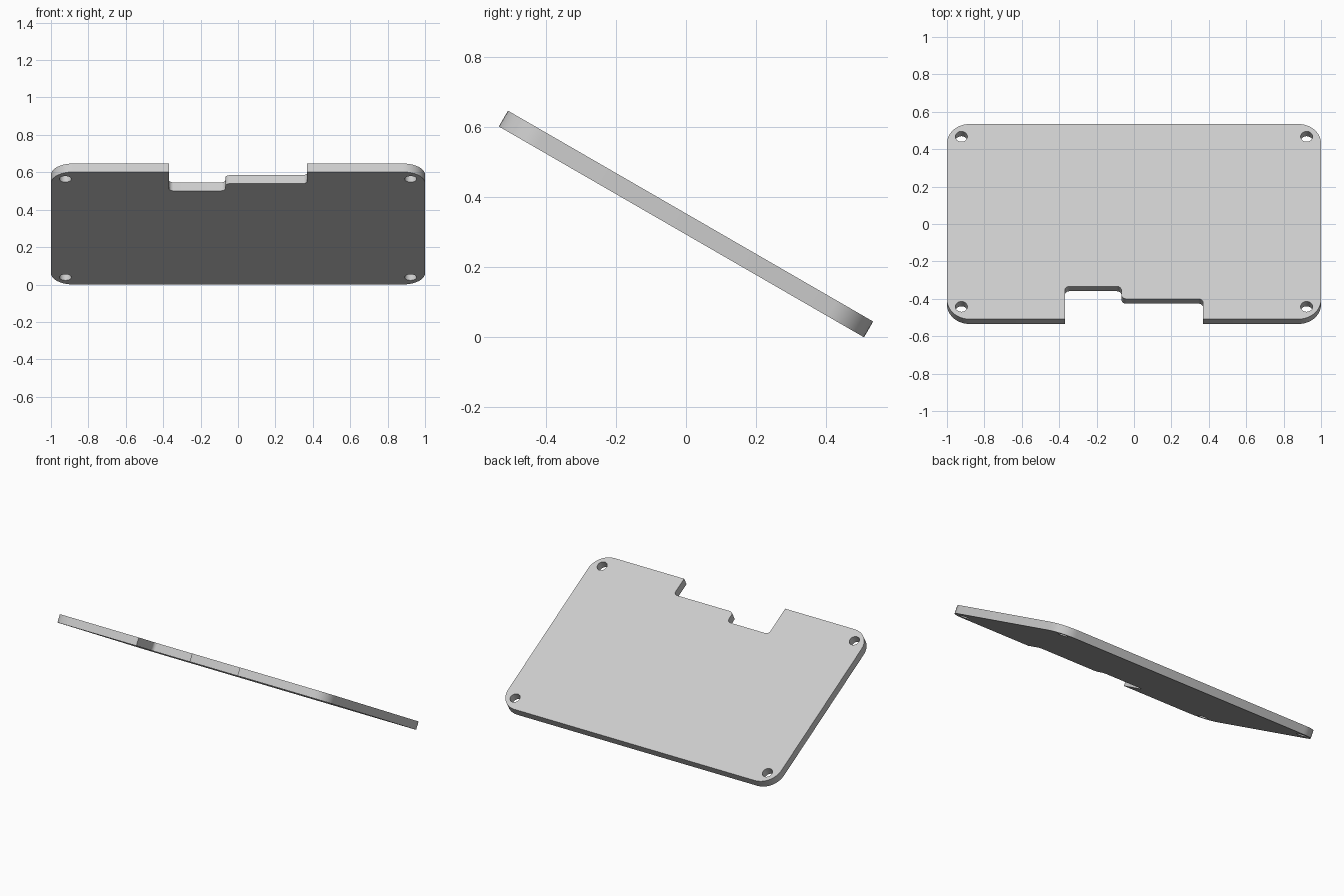
import bpy, bmesh, math
from mathutils import Vector

default = bpy.data.objects.get("Cube")
if default:
    bpy.data.objects.remove(default)

HALF_W, HALF_L, THICK = 1.0, 0.602, 0.052
TILT = math.radians(30)
HOLE_R, HOLE_INSET = 0.032, 0.077


def rounded(corners, steps=10):
    """Outline from (x, y, radius) corners, each radius turned into an arc."""
    pts = []
    for i, (x, y, r) in enumerate(corners):
        p = Vector((x, y))
        if r == 0:
            pts.append(p)
            continue
        a = (Vector(corners[i - 1][:2]) - p).normalized()
        b = (Vector(corners[(i + 1) % len(corners)][:2]) - p).normalized()
        centre = p + (a + b) * r
        for k in range(steps + 1):
            t = math.pi / 2 * k / steps
            pts.append(centre - b * r * math.cos(t) - a * r * math.sin(t))
    return pts


def add_loop(curve, pts):
    spline = curve.splines.new('POLY')
    spline.points.add(len(pts) - 1)
    for sp, p in zip(spline.points, pts):
        sp.co = (p.x, p.y, 0, 1)
    spline.use_cyclic_u = True


# Plate outline: big outer corners, stepped notch in the front edge
R, N = 0.12, 0.025
outline = rounded([
    (-HALF_W, -HALF_L, R),
    (-0.37, -HALF_L, 0), (-0.37, -0.4, N),
    (-0.067, -0.4, N), (-0.067, -0.477, N),
    (0.37, -0.477, N), (0.37, -HALF_L, 0),
    (HALF_W, -HALF_L, R), (HALF_W, HALF_L, R), (-HALF_W, HALF_L, R),
])
curve = bpy.data.curves.new("plate_profile", 'CURVE')
curve.dimensions = '2D'
curve.fill_mode = 'BOTH'
curve.extrude = THICK / 2
add_loop(curve, outline)

# Screw holes in the four corners
for sx in (-1, 1):
    for sy in (-1, 1):
        c = Vector((sx * (HALF_W - HOLE_INSET), sy * (HALF_L - HOLE_INSET)))
        add_loop(curve, [c + HOLE_R * Vector((math.cos(a), math.sin(a)))
                         for a in (math.tau * k / 32 for k in range(32))])

# Turn the profile into a welded solid
helper = bpy.data.objects.new("plate_profile", curve)
bpy.context.collection.objects.link(helper)
bpy.context.view_layer.update()
mesh = bpy.data.meshes.new_from_object(
    helper.evaluated_get(bpy.context.evaluated_depsgraph_get()))
bpy.data.objects.remove(helper)
bm = bmesh.new()
bm.from_mesh(mesh)
bmesh.ops.remove_doubles(bm, verts=bm.verts, dist=0.0005)
bmesh.ops.recalc_face_normals(bm, faces=bm.faces)
bm.to_mesh(mesh)
bm.free()

plate = bpy.data.objects.new("mounting_plate", mesh)
mesh.name = "mounting_plate"
bpy.context.collection.objects.link(plate)

# Tilt with the front edge raised, back edge on the ground
plate.rotation_euler.x = -TILT
plate.location.z = HALF_L * math.sin(TILT) + THICK / 2 * math.cos(TILT)

# Single light grey material
grey = bpy.data.materials.new("light_grey")
grey.use_nodes = True
colour = (0.6, 0.6, 0.6, 1)
grey.diffuse_color = colour
grey.node_tree.nodes["Principled BSDF"].inputs["Base Color"].default_value = colour
mesh.materials.clear()
mesh.materials.append(grey)

bpy.ops.object.select_all(action='DESELECT')
plate.select_set(True)
bpy.context.view_layer.objects.active = plate
bpy.ops.object.shade_smooth_by_angle(angle=math.radians(30))
